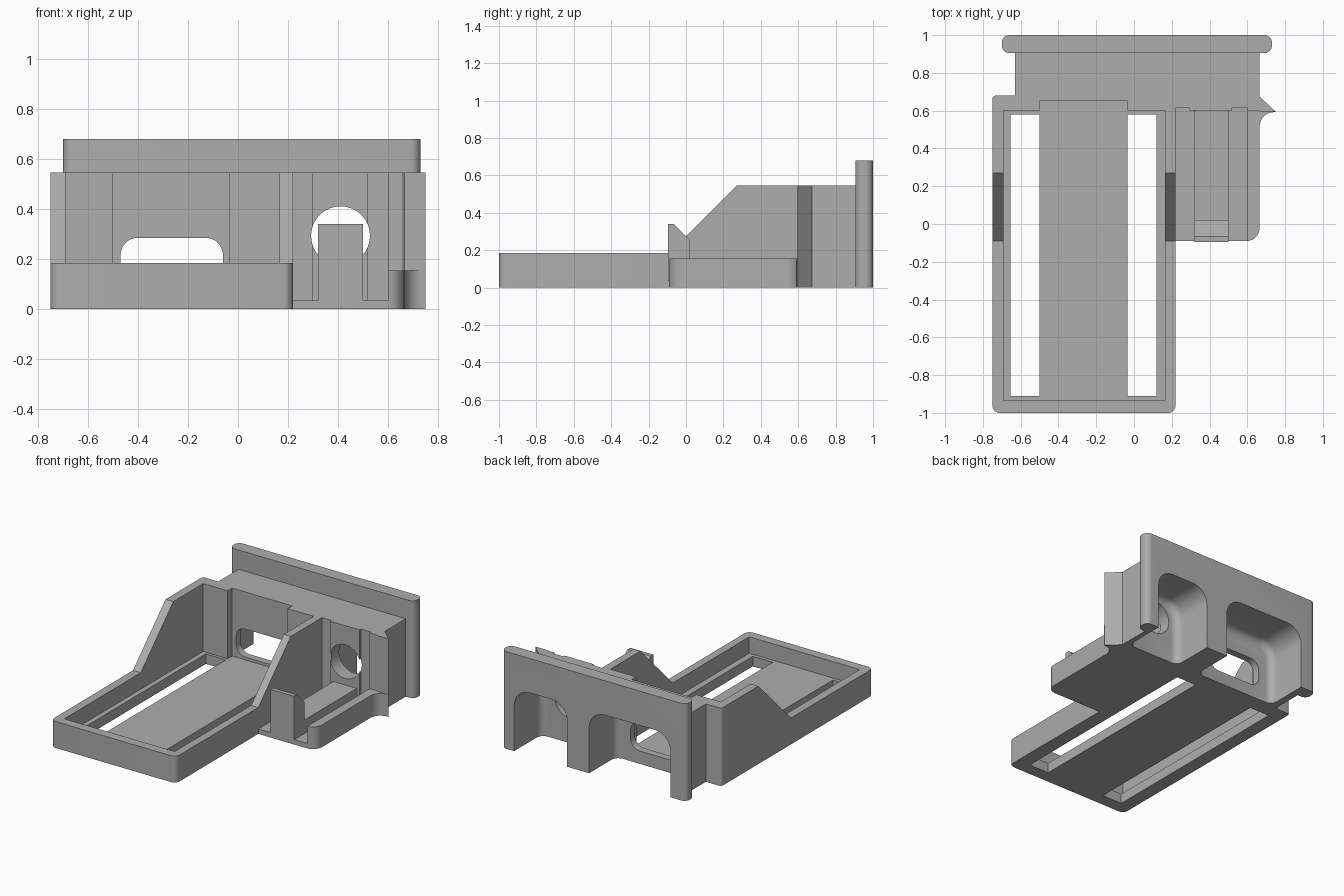
import bpy, bmesh, math
from mathutils import Vector

cube = bpy.data.objects.get("Cube")
if cube:
    bpy.data.objects.remove(cube, do_unlink=True)

GREY = (0.42, 0.42, 0.42, 1)
grey = bpy.data.materials.new("grey plastic")
grey.use_nodes = True
grey.diffuse_color = GREY
grey.node_tree.nodes["Principled BSDF"].inputs["Base Color"].default_value = GREY


def rounded(points, steps=8):
    """Outline of (a, b) or (a, b, radius) points; right-angle corners become arcs."""
    out = []
    for i, p in enumerate(points):
        here = Vector(p[:2])
        if len(p) < 3:
            out.append(here)
            continue
        r = p[2]
        u = (Vector(points[i - 1][:2]) - here).normalized()
        v = (Vector(points[(i + 1) % len(points)][:2]) - here).normalized()
        centre = here + (u + v) * r
        for k in range(steps + 1):
            t = math.pi / 2 * k / steps
            out.append(centre - r * (v * math.cos(t) + u * math.sin(t)))
    return out


def prism(name, points, axis, lo, hi, end_fillet=0):
    """Extrude an outline along an axis; optionally round the rim of the low end."""
    place = {"x": lambda p, t: (t, p.x, p.y),
             "y": lambda p, t: (p.x, t, p.y),
             "z": lambda p, t: (p.x, p.y, t)}[axis]
    bm = bmesh.new()
    outline = rounded(points)
    base = bm.faces.new([bm.verts.new(place(p, lo)) for p in outline])
    rim = list(base.edges)
    ext = bmesh.ops.extrude_face_region(bm, geom=[base], use_keep_orig=True)
    shift = Vector(place(Vector((0, 0)), hi - lo))
    moved = [g for g in ext["geom"] if isinstance(g, bmesh.types.BMVert)]
    bmesh.ops.translate(bm, verts=moved, vec=shift)
    bmesh.ops.recalc_face_normals(bm, faces=bm.faces)
    if end_fillet:
        bmesh.ops.bevel(bm, geom=rim, offset=end_fillet, segments=5,
                        profile=0.5, affect="EDGES")
    mesh = bpy.data.meshes.new(name)
    bm.to_mesh(mesh)
    bm.free()
    mesh.materials.append(grey)
    ob = bpy.data.objects.new(name, mesh)
    bpy.context.collection.objects.link(ob)
    return ob


def rect(a0, a1, b0, b1, *r):
    return [(a0, b0, *r), (a1, b0, *r), (a1, b1, *r), (a0, b1, *r)]


def cut(target, cutter):
    mod = target.modifiers.new("cut", "BOOLEAN")
    mod.operation = "DIFFERENCE"
    mod.solver = "EXACT"
    mod.object = cutter
    bpy.context.view_layer.objects.active = target
    bpy.ops.object.modifier_apply(modifier=mod.name)
    bpy.data.objects.remove(cutter, do_unlink=True)


parts = []
FLOOR, TOP, WALL = 0.07, 0.545, 0.60

# Shallow tray with two long slots in its floor
tray = prism("tray", [(-0.75, -1, 0.04), (0.22, -1, 0.04), (0.22, WALL), (-0.75, WALL)],
             "z", 0, 0.185)
cut(tray, prism("cavity_cutter", rect(-0.69, 0.165, -0.935, 0.8), "z", FLOOR, 1))
for x0, x1 in ((-0.655, -0.5), (-0.035, 0.12)):
    cut(tray, prism("slot_cutter", rect(x0, x1, -0.91, 0.58), "z", -1, 1))
parts.append(tray)

# Sloping side walls above the tray
for name, x0, x1 in (("right_side_wall", -0.75, -0.69), ("left_side_wall", 0.165, 0.22)):
    parts.append(prism(name, [(-0.09, 0.185), (0.27, TOP), (WALL, TOP), (WALL, 0.185)],
                       "x", x0, x1))

# Rear housing with side wing and pointed tab
housing = prism("rear_housing",
                [(-0.75, WALL), (-0.75, 0.68, 0.02), (-0.63, 0.68), (-0.63, 0.905),
                 (0.665, 0.905), (0.665, 0.675), (0.75, 0.595), (0.665, 0.595),
                 (0.66, WALL)], "z", 0, TOP)
cut(housing, prism("recess_cutter", rect(-0.5, -0.035, 0.4, 0.65), "z", FLOOR, 1))
for x0, x1 in ((0.22, 0.295), (0.52, 0.6)):
    cut(housing, prism("groove_cutter", rect(x0, x1, 0.4, 0.615), "z", 0.035, 1))

# Flange plate at the back
flange = prism("flange_plate", rect(-0.70, 0.73, 0.905, 1.0, 0.04), "z", 0, 0.68)

# Two arched pockets, open at the back and below
for x0, x1 in ((-0.58, 0.05), (0.22, 0.63)):
    arch = [(x0, -0.3), (x1, -0.3), (x1, 0.44, 0.12), (x0, 0.44, 0.12)]
    cut(housing, prism("pocket_cutter", arch, "y", 0.70, 1.2, 0.05))
    cut(flange, prism("arch_cutter", arch, "y", 0.8, 1.2))

# Openings through the housing wall
cut(housing, prism("window_cutter", rect(-0.47, -0.06, 0.09, 0.285, 0.07), "y", 0.5, 0.8))
cut(housing, prism("hole_cutter", rect(0.292, 0.528, 0.175, 0.411, 0.1179), "y", 0.5, 0.8))
parts += [housing, flange]

# Side holder with open channel and a curved root at the tab
holder = prism("side_holder",
               [(0.22, -0.09), (0.665, -0.09, 0.07), (0.665, 0.592, 0.075),
                (0.75, 0.592), (0.75, 0.595), (0.665, WALL), (0.22, WALL)], "z", 0, 0.155)
cut(holder, prism("channel_cutter", rect(0.1, 0.6, -0.3, 0.8), "z", 0.035, 1))
parts.append(holder)

# Raised pad ending in a chamfered front post
parts.append(prism("post_and_pad",
                   [(-0.095, 0.035), (-0.095, 0.34), (-0.065, 0.34), (0.02, 0.255),
                    (0.02, 0.13), (WALL, 0.13), (WALL, 0.035)], "x", 0.32, 0.5))

# Smooth the rounded corners, keep edges sharp
bpy.ops.object.select_all(action="DESELECT")
for ob in parts:
    ob.select_set(True)
bpy.context.view_layer.objects.active = tray
bpy.ops.object.shade_smooth_by_angle(angle=math.radians(30))
